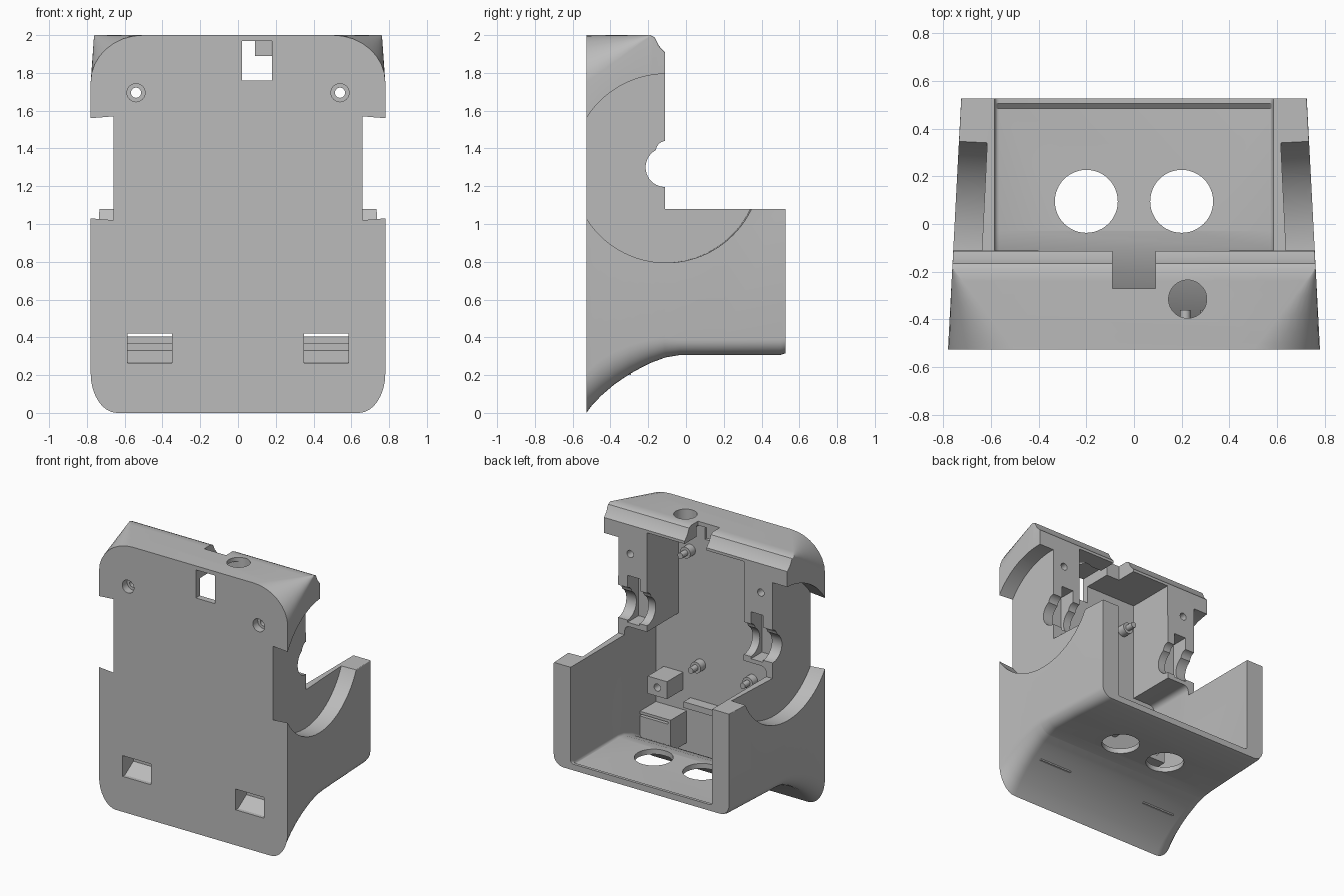
import bpy, bmesh, math
from mathutils import Matrix, Vector

cube = bpy.data.objects.get("Cube")
if cube:
    bpy.data.objects.remove(cube)

grey = bpy.data.materials.new("matte grey")
grey.use_nodes = True
grey.diffuse_color = (0.5, 0.5, 0.5, 1)
grey.node_tree.nodes["Principled BSDF"].inputs["Base Color"].default_value = (0.5, 0.5, 0.5, 1)


def finish(bm, name):
    bmesh.ops.recalc_face_normals(bm, faces=bm.faces)
    mesh = bpy.data.meshes.new(name)
    bm.to_mesh(mesh)
    bm.free()
    mesh.materials.append(grey)
    ob = bpy.data.objects.new(name, mesh)
    bpy.context.scene.collection.objects.link(ob)
    return ob


def box(name, x, y, z):
    bm = bmesh.new()
    size = Matrix.Diagonal((x[1] - x[0], y[1] - y[0], z[1] - z[0], 1))
    mid = Matrix.Translation((sum(x) / 2, sum(y) / 2, sum(z) / 2))
    bmesh.ops.create_cube(bm, size=1, matrix=mid @ size)
    return finish(bm, name)


def rod(name, start, end, radius, sides=40):
    a, b = Vector(start), Vector(end)
    bm = bmesh.new()
    turn = (b - a).to_track_quat("Z", "Y").to_matrix().to_4x4()
    bmesh.ops.create_cone(bm, cap_ends=True, segments=sides, radius1=radius, radius2=radius,
                          depth=(b - a).length, matrix=Matrix.Translation((a + b) / 2) @ turn)
    return finish(bm, name)


def prism(name, x0, x1, profile):
    bm = bmesh.new()
    face = bm.faces.new([bm.verts.new((x0, y, z)) for y, z in profile])
    side = bmesh.ops.extrude_face_region(bm, geom=[face])["geom"]
    bmesh.ops.translate(bm, vec=(x1 - x0, 0, 0),
                        verts=[v for v in side if isinstance(v, bmesh.types.BMVert)])
    return finish(bm, name)


def loft(name, sections, steps=8):
    """Sections: y, half width, bottom, top, bottom radii (x, z), top radii (x, z)."""
    bm = bmesh.new()
    rings = []
    for y, w, b, t, low, high in sections:
        ring = []
        corners = ((1, t, -1, high), (-1, t, -1, high), (-1, b, 1, low), (1, b, 1, low))
        for c, (sx, z, sz, (rx, rz)) in enumerate(corners):
            for i in range(steps + 1):
                a = math.pi / 2 * (c + i / steps)
                ring.append(bm.verts.new((sx * (w - rx) + rx * math.cos(a),
                                          y, z + sz * rz + rz * math.sin(a))))
        rings.append(ring)
    for r, s in zip(rings, rings[1:]):
        for i in range(len(r)):
            j = (i + 1) % len(r)
            bm.faces.new((r[i], r[j], s[j], s[i]))
    bm.faces.new(rings[0])
    bm.faces.new(rings[-1])
    return finish(bm, name)


def cut(target, *cutters):
    for cutter in cutters:
        mod = target.modifiers.new("cut", "BOOLEAN")
        mod.operation, mod.solver, mod.object = "DIFFERENCE", "EXACT", cutter
        cutter.hide_render = True
        graph = bpy.context.evaluated_depsgraph_get()
        mesh = bpy.data.meshes.new_from_object(target.evaluated_get(graph))
        target.modifiers.clear()
        target.data = mesh
        bpy.data.objects.remove(cutter)


def curve(points, y):
    """Linear lookup of a value along y."""
    if y <= points[0][0]:
        return points[0][1]
    for (a, u), (b, v) in zip(points, points[1:]):
        if y <= b:
            return u + (v - u) * (y - a) / (b - a)
    return points[-1][1]


# Outer housing: swept underside, tapering sides, shrinking top corners
under = [(-.527, 0), (-.5, .037), (-.45, .09), (-.38, .15), (-.3, .205), (-.2, .26),
         (-.1, .297), (-.03, .307), (.5, .307), (.527, .316)]
roof = [(-.19, 2), (-.165, 1.988), (-.145, 1.945), (-.1125, 1.91), (-.11, 1.08)]
sections = []
for y in (-.527, -.5, -.45, -.38, -.3, -.24, -.19, -.165, -.145, -.1125, -.11, -.03, .2, .5, .527):
    k = max(0.0, (-.19 - y) / .337)
    f = max(0.0, (-.03 - y) / .497)
    sections.append((y, .78 - .0525 * (y + .527), curve(under, y), curve(roof, y),
                     (.08 + .06 * f, .08 + .13 * f), (.005 + .275 * k, .005 + .245 * k)))
housing = loft("housing", sections)

# Hollow lower compartment, open at the back, with a small lip on the floor
inner = [(y, .585, curve(under, y) + .038, 1.15, (.02, .02), (.04, .04))
         for y in (-.48, -.45, -.38, -.3, -.2, -.1, -.03, .485)]
inner += [(y, .585, .362, 1.15, (.02, .02), (.04, .04)) for y in (.505, .6)]
cut(housing, loft("compartment_cutter", inner, 4),
    box("upper_cutter", (-.4, .4), (-.48, 0), (1.05, 1.89)))

# Round side recesses, screw holes and column notches
for s in (-1, 1):
    cut(housing,
        rod("recess_cutter", (s * .638, -.11, 1.295), (s * 1.2, -.11 + .028, 1.295), .5, 96),
        rod("axle_cutter", (s * .3, -.11, 1.3), (s * .8, -.11, 1.3), .104),
        rod("rim_cutter", (s * .3, -.105, 1.385), (s * .8, -.105, 1.385), .055, 24),
        rod("screw_cutter", (s * .54, -.6, 1.695), (s * .54, 0, 1.695), .027, 24),
        rod("screw_head_cutter", (s * .54, -.6, 1.695), (s * .54, -.47, 1.695), .048, 32),
        box("column_cutter", sorted((s * .46, s * .56)), (-.24, 0), (1.18, 1.53)))

# Front slot, roof notch, button hole and floor openings
cut(housing,
    box("slot_cutter", (.02, .18), (-.6, -.25), (1.76, 1.97)),
    box("notch_cutter", (-.09, .09), (-.27, 0), (1.85, 2.1)),
    rod("button_cutter", (.225, -.315, 1.8), (.225, -.315, 2.1), .08))
for s in (-1, 1):
    cut(housing, rod("floor_cutter", (s * .2, .095, .2), (s * .2, .095, .5), .132, 48))

# Snap windows with stepped ramps, and the boxes behind them
steps = [(-.6, .265), (-.5, .265), (-.4, .33), (-.4, .37), (-.33, .37), (-.33, .405),
         (-.2, .405), (-.2, .42), (-.6, .42)]
parts = [housing]
for s, side in ((-1, "right"), (1, "left")):
    snap = box(side + "_snap_box", sorted((s * .33, s * .6)), (-.485, -.29), (.2, .44))
    for ob in (housing, snap):
        cut(ob, prism("window_cutter", s * .35, s * .585, steps))
    # Screw block on the inner wall
    block = box(side + "_screw_block", sorted((s * .36, s * .52)), (-.485, -.29), (.59, .72))
    cut(block, rod("block_cutter", (s * .44, -.4, .655), (s * .44, 0, .655), .027, 24))
    parts += [snap, block]
    # Locating pins on stepped bosses
    for name, x, z in (("lower", .215, .815), ("upper", .3, 1.65)):
        parts.append(rod(f"{side}_{name}_boss", (s * x, -.485, z), (s * x, -.42, z), .042, 24))
        parts.append(rod(f"{side}_{name}_pin", (s * x, -.43, z), (s * x, -.36, z), .022, 24))
parts.append(box("inner_ledge", (-.3, .3), (-.485, -.4), (.5, .545)))

# Smooth curved areas while keeping edges crisp
bpy.ops.object.select_all(action="DESELECT")
for ob in parts:
    ob.select_set(True)
bpy.context.view_layer.objects.active = housing
bpy.ops.object.shade_smooth_by_angle(angle=math.radians(28))
